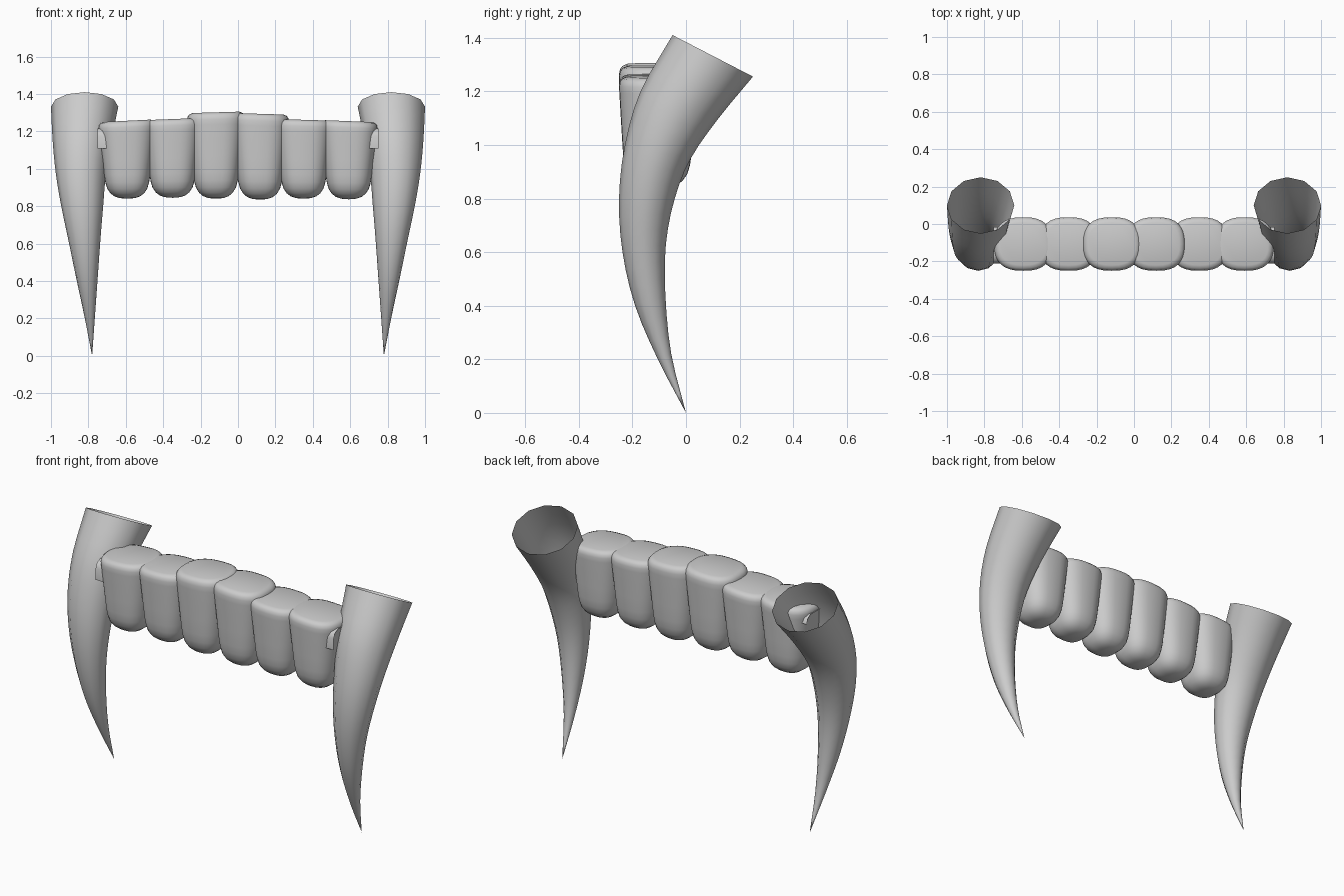
import bpy, bmesh, math
from mathutils import Vector

if "Cube" in bpy.data.objects:
    bpy.data.objects.remove(bpy.data.objects["Cube"])


def finish(name, bm):
    bmesh.ops.recalc_face_normals(bm, faces=bm.faces[:])
    me = bpy.data.meshes.new(name)
    bm.to_mesh(me)
    bm.free()
    ob = bpy.data.objects.new(name, me)
    bpy.context.collection.objects.link(ob)
    bpy.ops.object.select_all(action='DESELECT')
    ob.select_set(True)
    bpy.context.view_layer.objects.active = ob
    bpy.ops.object.shade_smooth_by_angle(angle=math.radians(45))
    return ob


def loft(name, rings, pole, cap):
    """Skin a list of rings, starting from a pole point, optionally capped at the end."""
    bm = bmesh.new()
    n = len(rings[0])
    tip = bm.verts.new(pole)
    rows = [[bm.verts.new(p) for p in r] for r in rings]
    for i in range(n):
        bm.faces.new((tip, rows[0][i], rows[0][(i + 1) % n]))
    for a, b in zip(rows, rows[1:]):
        for i in range(n):
            j = (i + 1) % n
            bm.faces.new((a[i], b[i], b[j], a[j]))
    if cap:
        bm.faces.new(rows[-1])
    return finish(name, bm)


def catmull(pts, steps):
    P = [Vector(p) for p in pts]
    P = [2 * P[0] - P[1]] + P + [2 * P[-1] - P[-2]]
    out = []
    for k in range(1, len(P) - 2):
        a, b, c, d = P[k - 1:k + 3]
        for s in range(steps):
            t = s / steps
            out.append(0.5 * (2 * b + (c - a) * t + (2 * a - 5 * b + 4 * c - d) * t * t
                              + (3 * b - a - 3 * c + d) * t ** 3))
    return out + [P[-2]]


# Fangs: front y, front z, back y, back z, centre x, half width
FANG = [(0, 0, 0, 0, .78, 0), (-.105, .2, -.055, .22, .793, .028),
        (-.19, .4, -.077, .44, .808, .058), (-.237, .6, -.075, .63, .821, .085),
        (-.25, .8, -.042, .8, .833, .112), (-.228, 1.0, .018, .95, .84, .134),
        (-.17, 1.2, .122, 1.1, .834, .157), (-.05, 1.41, .25, 1.255, .82, .18)]


def catmull6(rows, steps):
    f = catmull([(r[0], r[1], r[4]) for r in rows], steps)
    b = catmull([(r[2], r[3], r[5]) for r in rows], steps)
    return list(zip(f, b))


def fang(name, side):
    rings = []
    for f, b in catmull6(FANG, 3)[1:]:
        mid = Vector((side * f.z, (f.x + b.x) / 2, (f.y + b.y) / 2))
        half = Vector((0, (b.x - f.x) / 2, (b.y - f.y) / 2))
        rings.append([mid + half * math.sin(a) + Vector((max(b.z, .004) * math.cos(a), 0, 0))
                      for a in [i * math.tau / 12 for i in range(12)]])
    loft(name, rings, (side * .78, 0, 0), False)


fang("fang_left", -1)
fang("fang_right", 1)

# Incisors: height fraction, half width, half depth
TOOTH = [(.008, .04, .045), (.03, .068, .072), (.07, .09, .094), (.13, .107, .112),
         (.21, .117, .122), (.31, .124, .128), (.5, .134, .133), (.7, .144, .138),
         (.86, .152, .142), (.92, .155, .143), (.96, .151, .139), (.985, .142, .13),
         (1, .125, .113)]


def incisor(name, x, bottom, top, tilt):
    rings = []
    for t, rx, ry in TOOTH:
        ring = []
        for i in range(32):
            a = i * math.tau / 32
            c, s = math.cos(a), math.sin(a)
            px = rx * math.copysign(abs(c) ** .77, c)
            py = ry * math.copysign(abs(s) ** .77, s)
            z = bottom + (top - bottom) * t + tilt * px * t
            ring.append((x + px, -.107 + py, z))
        rings.append(ring)
    loft(name, rings, (x, -.107, bottom), True)


for i, (x, lo, hi, tilt) in enumerate([
        (-.592, .84, 1.257, .05), (-.35, .845, 1.266, .04), (-.118, .84, 1.302, .03),
        (.118, .835, 1.294, -.03), (.35, .84, 1.262, -.03), (.592, .837, 1.255, -.04)]):
    incisor(f"incisor_{i + 1}", x, lo, hi, tilt)

# Small arched clasps between the outer incisors and the fangs
ARCH = [(-.21, 1.11), (-.21, 1.175), (-.198, 1.203), (-.17, 1.215),
        (-.05, 1.215), (-.025, 1.2), (-.015, 1.17)]
for name, side in (("clasp_left", -1), ("clasp_right", 1)):
    bm = bmesh.new()
    rows = [[bm.verts.new((side * x, y, z)) for x in (.70, .75)] for y, z in ARCH]
    for a, b in zip(rows, rows[1:]):
        bm.faces.new((a[0], a[1], b[1], b[0]))
    finish(name, bm)
